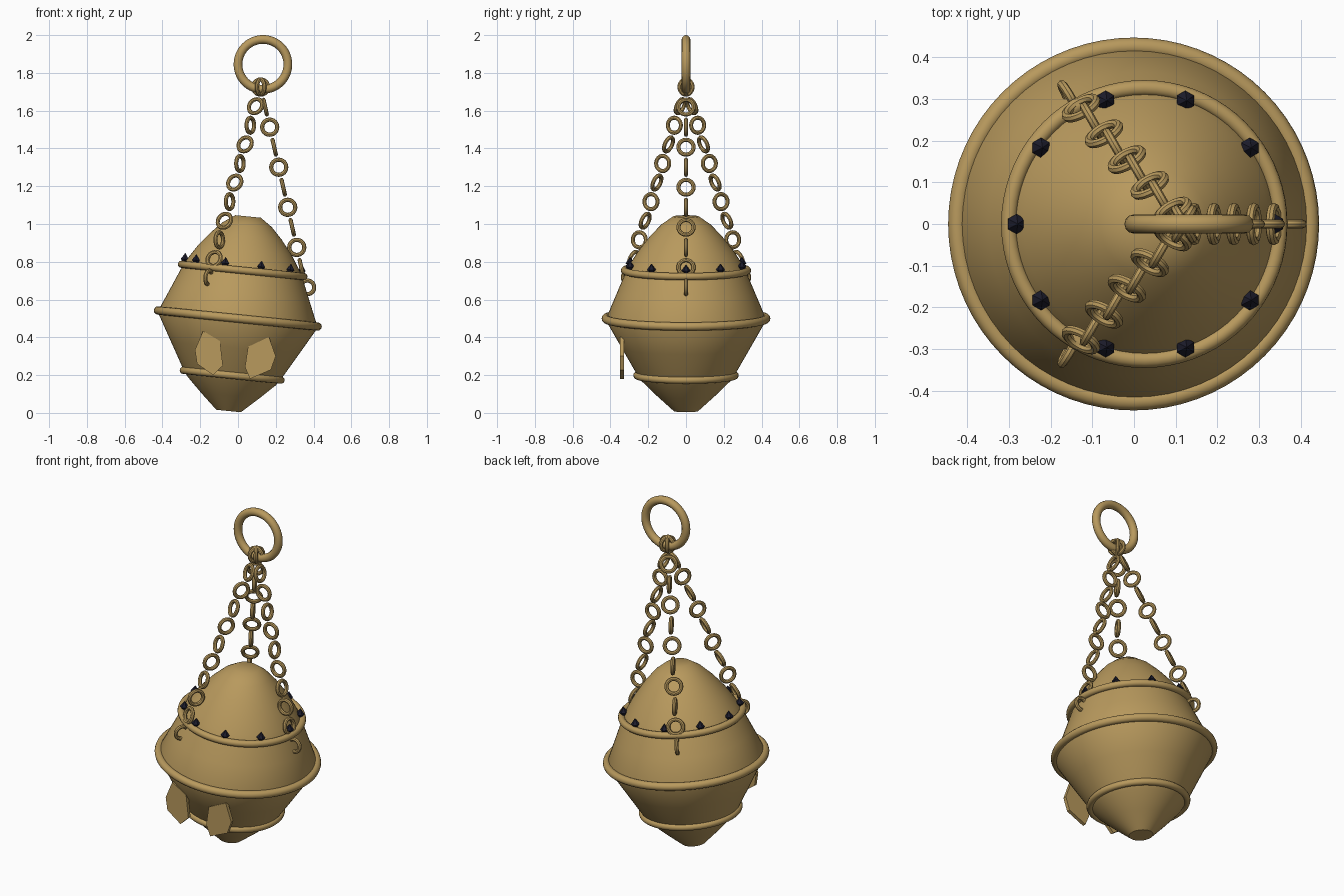
import bpy, bmesh, math
from mathutils import Matrix, Vector

if "Cube" in bpy.data.objects:
    bpy.data.objects.remove(bpy.data.objects["Cube"])


def material(name, rgb):
    m = bpy.data.materials.new(name)
    m.diffuse_color = (*rgb, 1)
    m.use_nodes = True
    m.node_tree.nodes["Principled BSDF"].inputs["Base Color"].default_value = m.diffuse_color
    return m


BRASS = material("brass", (0.48, 0.32, 0.11))
DARK = material("dark_gem", (0.012, 0.012, 0.025))

# The vessel hangs slightly tilted towards +x
TILT = Matrix.Translation((-0.05, 0, 0.01)) @ Matrix.Rotation(0.1, 4, 'Y')


def finish(name, bm, mat, smooth=True):
    bmesh.ops.recalc_face_normals(bm, faces=bm.faces)
    me = bpy.data.meshes.new(name)
    bm.to_mesh(me)
    bm.free()
    ob = bpy.data.objects.new(name, me)
    me.materials.append(mat)
    bpy.context.collection.objects.link(ob)
    if smooth:
        bpy.ops.object.select_all(action='DESELECT')
        ob.select_set(True)
        bpy.context.view_layer.objects.active = ob
        bpy.ops.object.shade_smooth_by_angle(angle=math.radians(35))
    return ob


def lathe(name, profile, matrix, closed=False, segs=64, mat=BRASS):
    """Spin an (r, z) profile around the local z axis."""
    bm = bmesh.new()
    rings = []
    for r, z in profile:
        rings.append([bm.verts.new(matrix @ Vector((r * math.cos(a), r * math.sin(a), z)))
                      for a in (math.tau * i / segs for i in range(segs))])
    pairs = list(zip(rings, rings[1:]))
    if closed:
        pairs.append((rings[-1], rings[0]))
    for a, b in pairs:
        for i in range(segs):
            j = (i + 1) % segs
            bm.faces.new((a[i], a[j], b[j], b[i]))
    if not closed:
        bm.faces.new(rings[0])
        bm.faces.new(rings[-1])
    return finish(name, bm, mat)


def torus(name, major, minor, matrix, segs=64, sides=12):
    circle = [(major + minor * math.cos(math.tau * k / sides),
               minor * math.sin(math.tau * k / sides)) for k in range(sides)]
    return lathe(name, circle, matrix, True, segs)


def frame(centre, normal):
    """Matrix placing local z along the normal."""
    return Matrix.Translation(centre) @ normal.to_track_quat('Z', 'Y').to_matrix().to_4x4()


# Vessel body
lathe("vessel_body", [(0.065, 0), (0.155, 0.082), (0.235, 0.16), (0.257, 0.19),
                      (0.34, 0.335), (0.42, 0.475), (0.42, 0.50), (0.365, 0.63),
                      (0.315, 0.75), (0.295, 0.785), (0.25, 0.855), (0.19, 0.93),
                      (0.13, 0.992), (0.068, 1.035)], TILT)

# Raised bands around the vessel
for name, r, minor, z in (("lower_band", 0.26, 0.019, 0.19),
                          ("middle_band", 0.425, 0.022, 0.492),
                          ("upper_band", 0.326, 0.019, 0.748)):
    torus(name, r, minor, TILT @ Matrix.Translation((0, 0, z)), 72)

# Dark pointed studs sitting inside the upper band
for i in range(10):
    a = math.tau * i / 10
    m = TILT @ Matrix.Translation((0.311 * math.cos(a), 0.311 * math.sin(a), 0.777))
    bm = bmesh.new()
    for sign in (1, -1):
        bmesh.ops.create_cone(bm, segments=6, radius1=0.024, radius2=0, depth=0.033,
                              matrix=m @ Matrix.Scale(sign, 4, (0, 0, 1))
                              @ Matrix.Translation((0, 0, 0.0165)))
    finish("stud", bm, DARK, smooth=False)

# Large hanging ring
torus("hanging_ring", 0.132, 0.023, frame(Vector((0.132, 0, 1.845)), Vector((0, 1, 0))))

# Three chains, each with a loop set into the vessel wall
top = Vector((0.12, 0, 1.725))
ends = (Vector((0.335, 0, 0.77)), Vector((-0.127, 0.278, 0.815)),
        Vector((-0.127, -0.278, 0.815)))
for k, end in enumerate(ends):
    a = math.tau * k / 3
    side = Vector((-math.sin(a), math.cos(a), 0))
    along = (end - top).normalized()
    for i in range(10):
        normal = side if i % 2 == 0 else along.cross(side)
        torus("chain_link", 0.04, 0.011, frame(top.lerp(end, i / 9), normal), 24, 8)
    loop = TILT @ Matrix.Rotation(a, 4, 'Z') @ Matrix.Translation((0.35, 0, 0.693))
    torus("wall_loop", 0.036, 0.011, loop @ Matrix.Rotation(math.pi / 2, 4, 'X'), 24, 8)

# Two flat faceted plates on the front
plates = (((-0.185, 0.434), (-0.095, 0.38), (-0.08, 0.25), (-0.132, 0.20),
           (-0.217, 0.26), (-0.228, 0.333)),
          ((0.164, 0.402), (0.20, 0.30), (0.174, 0.228), (0.063, 0.18),
           (0.037, 0.243), (0.053, 0.35)))
for outline in plates:
    bm = bmesh.new()
    face = bm.faces.new([bm.verts.new((x, -0.349, z)) for x, z in outline])
    ext = bmesh.ops.extrude_face_region(bm, geom=[face], use_keep_orig=True)
    bmesh.ops.translate(bm, vec=(0, 0.02, 0),
                        verts=[v for v in ext["geom"] if isinstance(v, bmesh.types.BMVert)])
    finish("front_plate", bm, BRASS, smooth=False)
